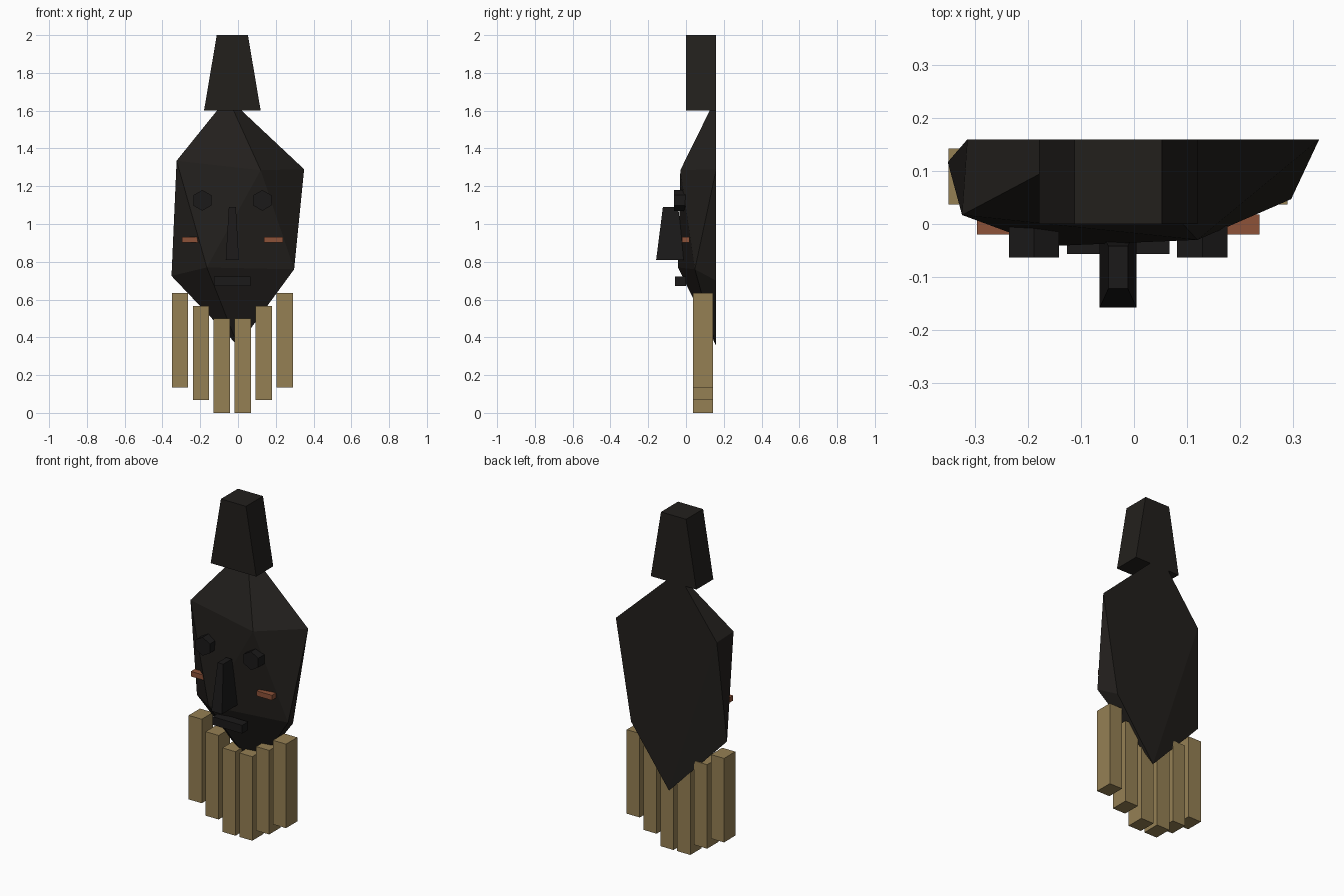
import bpy, bmesh, math
from mathutils import Matrix

if "Cube" in bpy.data.objects:
    bpy.data.objects.remove(bpy.data.objects["Cube"])

CX = -0.03  # the carving's own centre line


def material(name, rgb):
    m = bpy.data.materials.new(name)
    m.diffuse_color = (*rgb, 1)
    m.use_nodes = True
    m.node_tree.nodes["Principled BSDF"].inputs["Base Color"].default_value = m.diffuse_color
    return m


dark = material("dark_wood", (0.016, 0.014, 0.012))
black = material("black_wood", (0.011, 0.010, 0.010))
rust = material("rust_pigment", (0.27, 0.085, 0.04))
straw = material("straw", (0.30, 0.215, 0.088))


def finish(name, bm, mat):
    bmesh.ops.recalc_face_normals(bm, faces=bm.faces)
    me = bpy.data.meshes.new(name)
    bm.to_mesh(me)
    bm.free()
    me.materials.append(mat)
    ob = bpy.data.objects.new(name, me)
    bpy.context.collection.objects.link(ob)
    return ob


def block(name, x, y, z, mat, top=(1, 1)):
    """Box from (min, max) ranges; the top can be tapered in x and y."""
    bm = bmesh.new()
    bmesh.ops.create_cube(bm, size=1)
    for v in bm.verts:
        s = top if v.co.z > 0 else (1, 1)
        v.co.x = sum(x) / 2 + v.co.x * s[0] * (x[1] - x[0])
        v.co.y = sum(y) / 2 + v.co.y * s[1] * (y[1] - y[0])
        v.co.z = sum(z) / 2 + v.co.z * (z[1] - z[0])
    return finish(name, bm, mat)


# Face: rough-hewn twenty-sided form with a flat back
points = [(-0.055, 0.16, 1.67), (0.0, 0.16, 0.355),          # crown, chin
          (-0.325, 0.017, 1.335), (0.12, -0.03, 1.285),      # brow
          (0.35, 0.16, 1.29), (-0.315, 0.16, 1.32),          # temples
          (-0.352, 0.117, 0.725), (-0.165, -0.042, 0.77),    # jaw
          (0.297, 0.047, 0.76), (0.25, 0.16, 0.70)]
bm = bmesh.new()
for p in points:
    bm.verts.new(p)
bmesh.ops.convex_hull(bm, input=bm.verts[:])
finish("face", bm, dark)

# Crest
block("crest", (CX - 0.15, CX + 0.15), (0, 0.16), (1.6, 2.0), dark, top=(0.55, 1))

# Nose and mouth
block("nose", (CX - 0.035, CX + 0.035), (-0.158, -0.006), (0.81, 1.09), black, top=(0.53, 0.53))
block("mouth", (CX - 0.097, CX + 0.097), (-0.057, 0.0), (0.673, 0.722), black)

for side, label in ((-1, "left"), (1, "right")):
    # Eyes: hexagonal pegs pointing forward
    bm = bmesh.new()
    bmesh.ops.create_cone(bm, cap_ends=True, segments=6, radius1=0.055, radius2=0.055, depth=0.06)
    rot = Matrix.Rotation(math.pi / 2, 4, 'X')
    bmesh.ops.transform(bm, matrix=Matrix.Translation((CX + side * 0.159, -0.033, 1.125)) @ rot, verts=bm.verts)
    finish("eye_" + label, bm, black)
    # Cheek scars
    c = CX + side * 0.217
    block("cheek_scar_" + label, (c - 0.05, c + 0.05), (-0.02, 0.018), (0.902, 0.932), rust)

# Beard strands, hanging lower toward the middle
for i in range(6):
    c = CX + (i - 2.5) * 0.111
    z = 0.067 * (abs(i - 2.5) - 0.5)
    block(f"beard_strand_{i + 1}", (c - 0.043, c + 0.043), (0.037, 0.143), (z, z + 0.5), straw)
